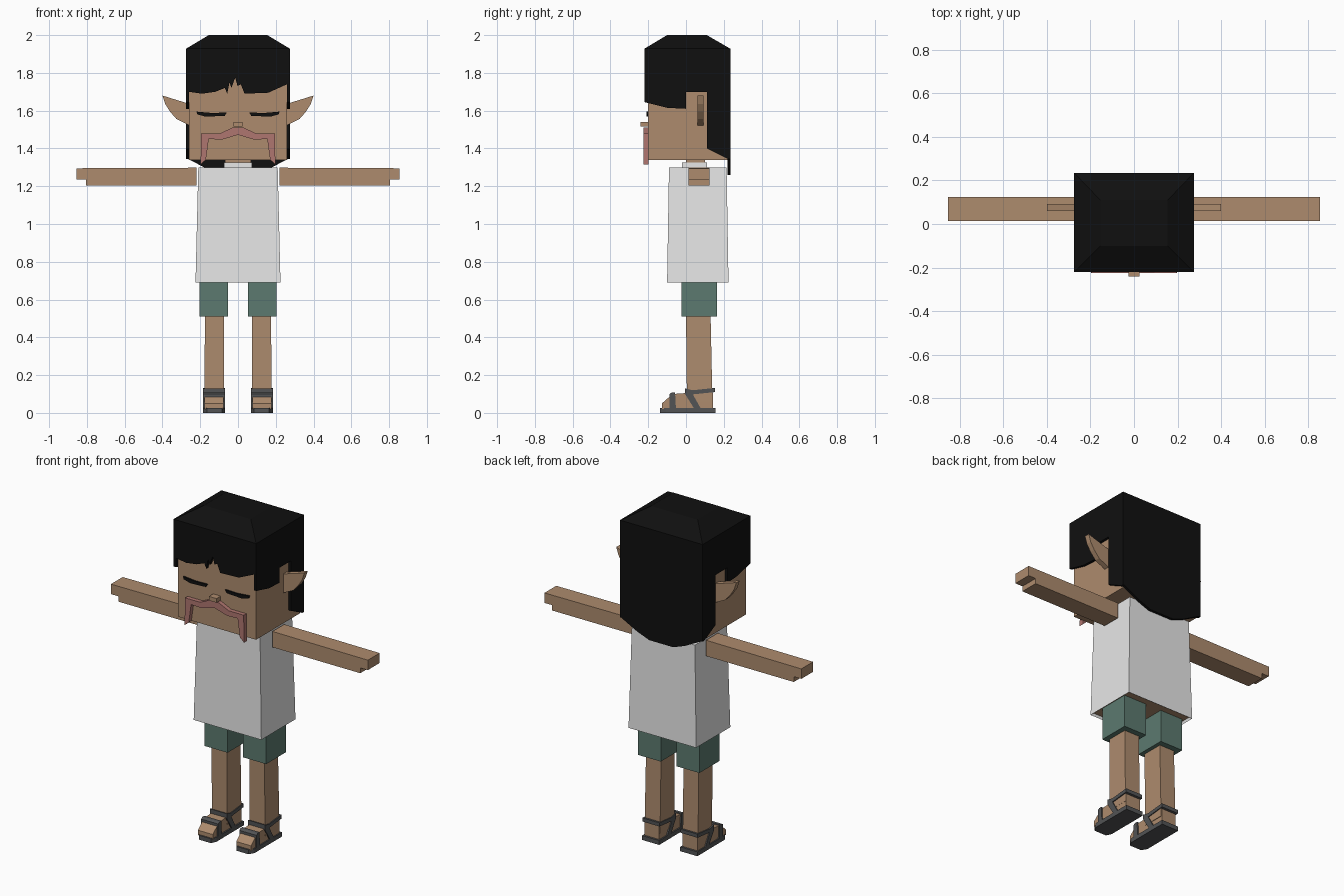
import bpy, bmesh

cube = bpy.data.objects.get("Cube")
if cube:
    bpy.data.objects.remove(cube, do_unlink=True)


def material(name, rgb):
    m = bpy.data.materials.new(name)
    m.use_nodes = True
    m.diffuse_color = (*rgb, 1)
    m.node_tree.nodes["Principled BSDF"].inputs["Base Color"].default_value = (*rgb, 1)
    return m


skin = material("brown skin", (.42, .26, .155))
black = material("black hair", (.005, .005, .005))
white = material("white cloth", (.8, .8, .8))
green = material("green cloth", (.107, .195, .16))
grey = material("dark grey leather", (.085, .087, .09))
pink = material("dusty pink", (.43, .18, .16))


def finish(name, bm, mat, mirror):
    bmesh.ops.recalc_face_normals(bm, faces=bm.faces)
    mesh = bpy.data.meshes.new(name)
    bm.to_mesh(mesh)
    bm.free()
    mesh.materials.append(mat)
    ob = bpy.data.objects.new(name, mesh)
    bpy.context.collection.objects.link(ob)
    if mirror:
        ob.modifiers.new("Mirror", 'MIRROR')
    return ob


def prism(name, pts, axis, lo, hi, mat, mirror=False):
    """Extrude an outline along an axis; the points use the other two axes."""
    bm = bmesh.new()
    rings = []
    for d in (lo, hi):
        rings.append([bm.verts.new((*p[:axis], d, *p[axis:])) for p in pts])
    bm.faces.new(rings[0])
    bm.faces.new(rings[1])
    n = len(pts)
    for i in range(n):
        j = (i + 1) % n
        bm.faces.new((rings[0][i], rings[0][j], rings[1][j], rings[1][i]))
    return finish(name, bm, mat, mirror)


def block(name, bottom, top, z0, z1, mat, mirror=False):
    """Tapered box; bottom and top are (x0, x1, y0, y1)."""
    bm = bmesh.new()
    rings = []
    for (x0, x1, y0, y1), z in ((bottom, z0), (top, z1)):
        rings.append([bm.verts.new((x, y, z))
                      for x, y in ((x0, y0), (x1, y0), (x1, y1), (x0, y1))])
    bm.faces.new(rings[0])
    bm.faces.new(rings[1])
    for i in range(4):
        j = (i + 1) % 4
        bm.faces.new((rings[0][i], rings[0][j], rings[1][j], rings[1][i]))
    return finish(name, bm, mat, mirror)


def box(name, area, z0, z1, mat, mirror=False):
    return block(name, area, area, z0, z1, mat, mirror)


def both_sides(half):
    """Complete a half outline, given from the centre outward and back."""
    return half + [(-x, z) for x, z in reversed(half) if x]


# Head and neck
box("head", (-.26, .26, -.2, .22), 1.34, 1.93, skin)
box("neck", (-.07, .07, 0, .1), 1.28, 1.35, skin)
box("nose", (-.025, .025, -.24, -.195), 1.515, 1.54, skin)
prism("ear", [(.255, 1.635), (.4, 1.68), (.385, 1.635), (.36, 1.595),
              (.325, 1.555), (.255, 1.52)], 1, .06, .092, skin, True)
prism("closed_eye", [(.06, 1.59), (.07, 1.573), (.17, 1.568), (.215, 1.58),
                     (.22, 1.595), (.14, 1.588)], 1, -.209, -.2, black, True)

# Moustache
outline = both_sides([(0, 1.51), (.03, 1.51), (.095, 1.48), (.195, 1.48), (.198, 1.315),
                      (.17, 1.34), (.155, 1.45), (.085, 1.447), (0, 1.472)])
# The mirrored half needs to run from the lower centre back to the upper centre
prism("moustache", outline, 1, -.225, -.198, pink)

# Hair: crown, fringe, side panels and back panel
block("hair_crown", (-.275, .275, -.22, .235), (-.155, .155, -.1, .11), 1.928, 2, black)
prism("hair_fringe", [(-.275, 1.93), (-.275, 1.645), (-.26, 1.645), (-.26, 1.7),
                      (-.19, 1.69), (-.12, 1.7), (-.07, 1.72), (-.057, 1.69),
                      (-.045, 1.75), (-.035, 1.72), (-.015, 1.775), (-.002, 1.73),
                      (.015, 1.74), (.035, 1.69), (.16, 1.695), (.26, 1.74),
                      (.26, 1.645), (.275, 1.645), (.275, 1.93)],
      1, -.22, -.199, black)
prism("hair_side", [(-.22, 1.93), (-.22, 1.645), (-.1, 1.615), (0, 1.61), (0, 1.7),
                    (.11, 1.7), (.11, 1.4), (.22, 1.345), (.235, 1.345), (.235, 1.93)],
      0, .259, .275, black, True)
prism("hair_back", [(-.275, 1.93), (-.275, 1.35), (-.16, 1.29), (-.08, 1.26),
                    (.08, 1.26), (.16, 1.29), (.275, 1.35), (.275, 1.93)],
      1, .219, .235, black)

# Shirt with an open hem showing the body inside
shirt = block("shirt", (-.225, .225, -.1, .225), (-.21, .21, -.09, .215), .69, 1.3, white)
shirt.data.materials.append(skin)
bm = bmesh.new()
bm.from_mesh(shirt.data)
hem = min(bm.faces, key=lambda f: f.calc_center_median().z)
bmesh.ops.inset_region(bm, faces=[hem], thickness=.008)
hem.material_index = 1
bmesh.ops.translate(bm, verts=hem.verts, vec=(0, 0, .015))
bm.to_mesh(shirt.data)
bm.free()
box("collar", (-.075, .075, -.02, .11), 1.29, 1.325, white)

# Arms with stepped hands
prism("arm", [(.22, 1.298), (.855, 1.295), (.855, 1.235), (.805, 1.235),
              (.805, 1.203), (.22, 1.203)], 1, .013, .125, skin, True)

# Legs and shorts
box("shorts_leg", (.052, .205, -.025, .165), .51, .72, green, True)
block("leg", (.075, .178, .005, .14), (.075, .175, 0, .13), .06, .52, skin, True)

# Feet and sandals
prism("foot", [(-.128, .02), (-.128, .05), (-.105, .07), (-.07, .1), (0, .105),
               (.143, .105), (.143, .02)], 0, .078, .177, skin, True)
prism("sandal_sole", [(.085, -.137), (.165, -.137), (.184, -.105), (.184, .155),
                      (.07, .155), (.07, -.105)], 2, 0, .026, grey, True)
straps = {
    "toe_strap": [(-.088, .02), (-.088, .1), (-.075, .108), (-.058, .108), (-.053, .02)],
    "diagonal_strap": [(.045, .02), (-.005, .1), (-.005, .125), (.025, .118), (.08, .02)],
    "ankle_strap": [(-.005, .13), (-.005, .108), (.035, .098), (.153, .11),
                    (.153, .132), (.035, .12)],
}
for name, pts in straps.items():
    prism(name, pts, 0, .07, .184, grey, True)
